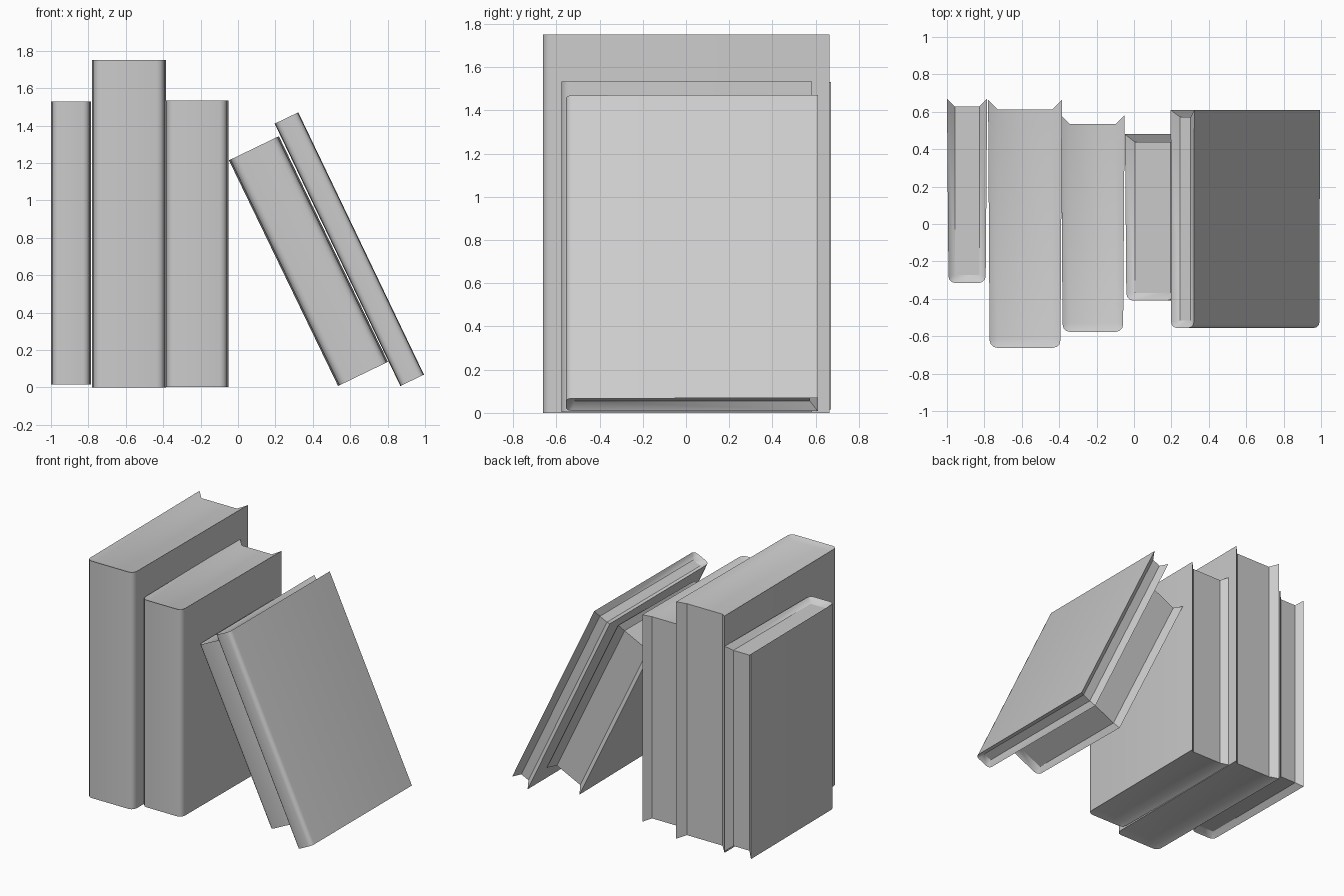
import bpy, bmesh, math
from mathutils import Matrix

cube = bpy.data.objects.get("Cube")
if cube:
    bpy.data.objects.remove(cube, do_unlink=True)

grey = bpy.data.materials.new("plain_grey")
grey.use_nodes = True
COLOR = (0.6, 0.6, 0.6, 1)
grey.diffuse_color = COLOR
grey.node_tree.nodes["Principled BSDF"].inputs["Base Color"].default_value = COLOR


def spine_corner(cx, cy, r, start):
    """Quarter round in three steps."""
    return [(cx + r * math.cos(start + i * math.pi / 6),
             cy + r * math.sin(start + i * math.pi / 6)) for i in range(4)]


def book(name, corner, width, height, front, back, inset, depth, lean=0, taper=0.008, r=0.04):
    """Closed book standing on its bottom left edge, spine towards -y."""
    half = width / 2
    s = half - taper
    page = half - inset
    # Outline runs from the left fore-edge round the spine to the right fore-edge
    outline = ([(-half, back)] + spine_corner(-s + r, front + r, r, math.pi)
               + spine_corner(s - r, front + r, r, 1.5 * math.pi) + [(half, back)])
    pages = [(-page, back - inset), (-page, front + inset),
             (page, front + inset), (page, back - inset)]
    bm = bmesh.new()

    def ring(points, z):
        return [bm.verts.new((x + half, y, z)) for x, y in points]

    rims = [ring(outline, 0), ring(outline, height)]
    floors = [ring(pages, depth), ring(pages, height - depth)]

    # Cover and spine
    low, high = rims
    for i in range(len(low) - 1):
        bm.faces.new((low[i], low[i + 1], high[i + 1], high[i]))
    # Recessed fore-edge with sloping cover edges
    back_low = [low[-1], floors[0][3], floors[0][0], low[0]]
    back_high = [high[-1], floors[1][3], floors[1][0], high[0]]
    for i in range(3):
        bm.faces.new((back_low[i], back_low[i + 1], back_high[i + 1], back_high[i]))
    # Recessed head and tail of the page block
    for o, p in zip(rims, floors):
        bm.faces.new(p)
        bm.faces.new((o[0], o[1], p[1], p[0]))
        bm.faces.new((o[4], o[5], p[2], p[1]))
        bm.faces.new((o[8], o[9], p[3], p[2]))
        for i in range(1, 4):
            bm.faces.new((o[i], o[i + 1], p[1]))
            bm.faces.new((o[i + 4], o[i + 5], p[2]))
    bmesh.ops.recalc_face_normals(bm, faces=bm.faces[:])

    mesh = bpy.data.meshes.new(name)
    bm.to_mesh(mesh)
    bm.free()
    mesh.materials.append(grey)
    obj = bpy.data.objects.new(name, mesh)
    bpy.context.collection.objects.link(obj)
    obj.matrix_world = (Matrix.Translation((corner[0], 0, corner[1]))
                        @ Matrix.Rotation(math.radians(-lean), 4, "Y"))
    return obj


books = [
    # Upright books
    book("small_book", (-1, 0.015), 0.215, 1.515, -0.315, 0.67, 0.042, 0.035, r=0.035),
    book("tall_book", (-0.78, 0), 0.395, 1.75, -0.662, 0.665, 0.052, 0.02),
    book("medium_book", (-0.39, 0.003), 0.34, 1.53, -0.577, 0.582, 0.047, 0.02),
    # Leaning books
    book("leaning_thick_book", (0.535, 0.008), 0.296, 1.34, -0.41, 0.48, 0.042, 0.035, 25.8),
    book("leaning_thin_book", (0.868, 0.008), 0.14, 1.555, -0.555, 0.61, 0.038, 0.035, 25.6,
         taper=0.003, r=0.03),
]
bpy.ops.object.select_all(action="DESELECT")
for b in books:
    b.select_set(True)
bpy.context.view_layer.objects.active = books[0]
bpy.ops.object.shade_smooth_by_angle(angle=math.radians(32))
